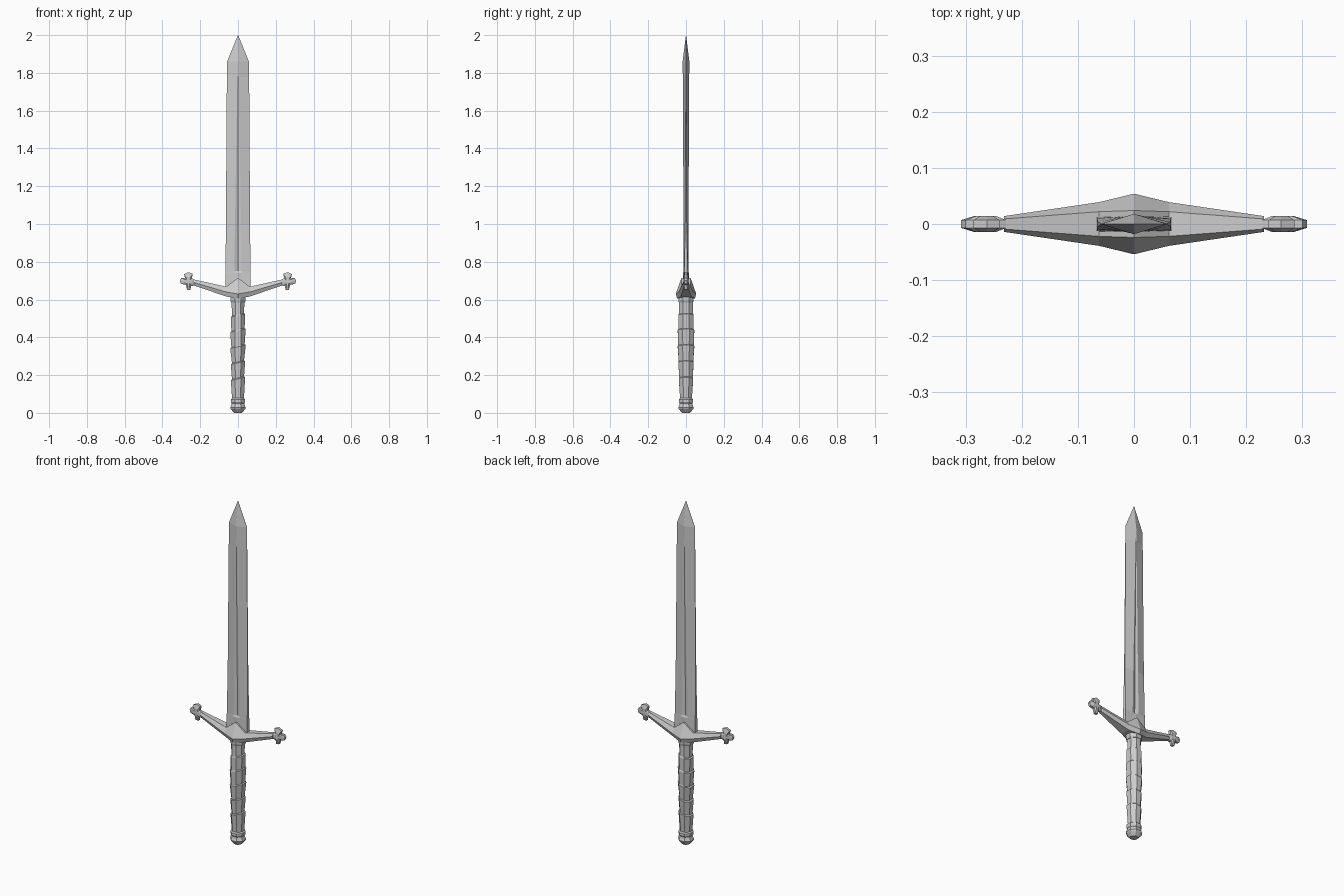
import bpy, bmesh, math


def finish(name, bm):
    bmesh.ops.remove_doubles(bm, verts=bm.verts, dist=0.00005)
    bmesh.ops.recalc_face_normals(bm, faces=bm.faces)
    me = bpy.data.meshes.new(name)
    bm.to_mesh(me)
    bm.free()
    ob = bpy.data.objects.new(name, me)
    bpy.context.collection.objects.link(ob)
    return ob


def loft(name, rings):
    """Skin a list of equal-length point rings and cap both ends."""
    bm = bmesh.new()
    vs = [[bm.verts.new(p) for p in r] for r in rings]
    n = len(rings[0])
    for a, b in zip(vs, vs[1:]):
        for i in range(n):
            j = (i + 1) % n
            bm.faces.new((a[i], a[j], b[j], b[i]))
    bm.faces.new(vs[0])
    bm.faces.new(vs[-1])
    return finish(name, bm)


def octagon(z, rx, ry, tilt=0.0):
    k = 1 / math.cos(math.pi / 8)
    pts = []
    for i in range(8):
        a = math.pi / 8 + i * math.pi / 4
        x, y = rx * k * math.cos(a), ry * k * math.sin(a)
        pts.append((x, y, z + tilt * x / 0.04))
    return pts


# Blade: thick at the base, diamond towards the tip, tapering fuller on both faces
def blade_ring(z, w, e, g, yg, c):
    front = [(-w, -e), (-g, -yg), (0, -c), (g, -yg), (w, -e)]
    back = [(-x, -y) for x, y in front]
    return [(x, y, z) for x, y in front + back]


loft("blade", [blade_ring(*s) for s in (
    (0.63, 0.067, 0.014, 0.020, 0.014, 0.015),
    (0.74, 0.066, 0.010, 0.020, 0.013, 0.015),
    (0.75, 0.066, 0.009, 0.020, 0.013, 0.006),
    (1.00, 0.064, 0.004, 0.016, 0.013, 0.007),
    (1.78, 0.059, 0.0005, 0.003, 0.017, 0.016),
    (1.86, 0.058, 0.0003, 0.001, 0.0178, 0.018),
    (2.00, 0.0008, 0.0002, 0.0004, 0.0003, 0.0004))])


# Crossguard: hexagonal section swept out both ways from the raised centre
def guard_ring(x, zt, t, zm, m, zb, b):
    return [(x, -t, zt), (x, t, zt), (x, m, zm), (x, b, zb), (x, -b, zb), (x, -m, zm)]


half = [(0.0, 0.715, 0.024, 0.630, 0.054, 0.605, 0.047),
        (0.062, 0.668, 0.022, 0.640, 0.039, 0.616, 0.028),
        (0.232, 0.706, 0.009, 0.690, 0.014, 0.674, 0.009)]
sections = [(-s[0],) + s[1:] for s in half[:0:-1]] + half
loft("crossguard", [guard_ring(*s) for s in sections])

# Three-lobed finials on the guard ends
outline = [(0.228, 0.674), (0.248, 0.672), (0.252, 0.650), (0.270, 0.652),
           (0.276, 0.678), (0.302, 0.683), (0.308, 0.700), (0.300, 0.715),
           (0.280, 0.714), (0.286, 0.734), (0.262, 0.745), (0.240, 0.737),
           (0.244, 0.712), (0.228, 0.706)]
for side, label in ((-1, "left"), (1, "right")):
    def fin(y, s):
        return [(side * (0.263 + (x - 0.263) * s), y, 0.697 + (z - 0.697) * s)
                for x, z in outline]
    loft("guard_finial_" + label,
         [fin(-0.014, 0.5), fin(-0.007, 1), fin(0.007, 1), fin(0.014, 0.5)])

# Collar under the guard
loft("collar", [octagon(0.585, 0.037, 0.038), octagon(0.595, 0.041, 0.041),
                octagon(0.615, 0.041, 0.041)])

# Grip: swelling octagon with slanted wrap ledges
grip = [octagon(0.59, 0.034, 0.036)]
for z, rx, ry in ((0.515, 0.037, 0.041), (0.435, 0.040, 0.044),
                  (0.350, 0.040, 0.044), (0.265, 0.037, 0.041),
                  (0.180, 0.037, 0.038)):
    grip += [octagon(z + 0.005, rx - 0.005, ry - 0.003, 0.009),
             octagon(z, rx + 0.001, ry, 0.009)]
grip.append(octagon(0.07, 0.031, 0.031))
loft("grip", grip)

# Pommel: ring, groove and tapered cap
loft("pommel", [octagon(z, r, r) for z, r in (
    (0.078, 0.031), (0.072, 0.038), (0.058, 0.038), (0.050, 0.033),
    (0.040, 0.036), (0.028, 0.041), (0.020, 0.038), (0.0, 0.021))])
